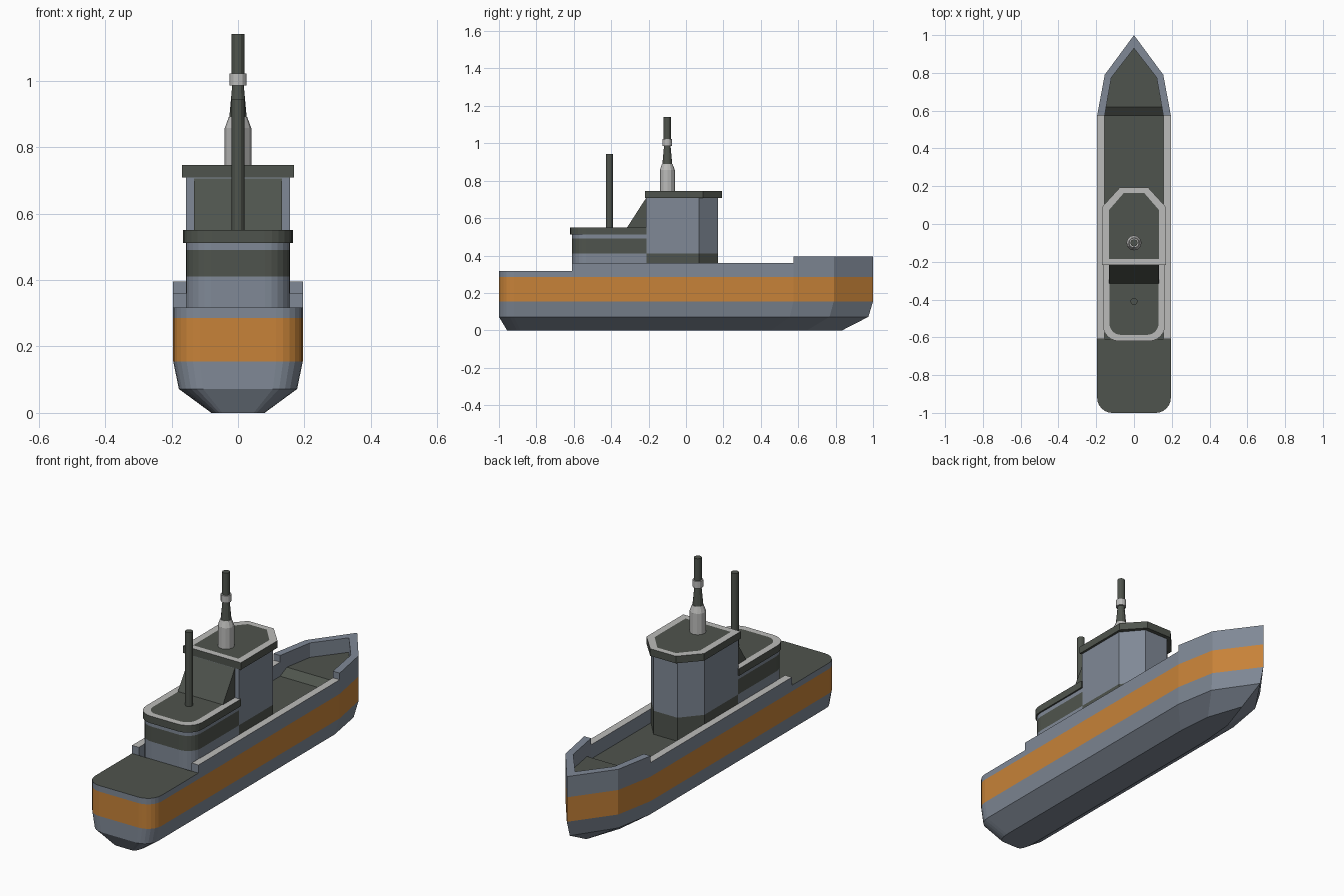
import bpy, bmesh, math

if "Cube" in bpy.data.objects:
    bpy.data.objects.remove(bpy.data.objects["Cube"])

# Materials
def mat(name, r, g, b):
    m = bpy.data.materials.new(name)
    m.diffuse_color = (r, g, b, 1)
    m.use_nodes = True
    m.node_tree.nodes["Principled BSDF"].inputs["Base Color"].default_value = m.diffuse_color
    return m

BLUE = mat("blue_grey", .215, .25, .305)
ORANGE = mat("orange", .57, .225, .04)
DECK = mat("dark_green_grey", .078, .088, .074)
LIGHT = mat("light_grey", .50, .50, .49)


def loft(name, rings, side_mats, start, end):
    """Skin closed rings; one material per strip plus start and end caps."""
    mats = list(dict.fromkeys(side_mats + [start, end]))
    bm = bmesh.new()
    vs = [[bm.verts.new(p) for p in r] for r in rings]
    n = len(rings[0])
    for k, m in enumerate(side_mats):
        for i in range(n):
            j = (i + 1) % n
            f = bm.faces.new((vs[k][i], vs[k][j], vs[k + 1][j], vs[k + 1][i]))
            f.material_index = mats.index(m)
    bm.faces.new(vs[0][::-1]).material_index = mats.index(start)
    bm.faces.new(vs[-1]).material_index = mats.index(end)
    bmesh.ops.recalc_face_normals(bm, faces=bm.faces)
    me = bpy.data.meshes.new(name)
    bm.to_mesh(me)
    bm.free()
    for m in mats:
        me.materials.append(m)
    ob = bpy.data.objects.new(name, me)
    bpy.context.collection.objects.link(ob)
    return ob


def at(outline, z):
    return [(x, y, z) for x, y in outline]


def mirror(half):
    """Complete an outline from its +x half (front to back)."""
    return half + [(-x, y) for x, y in reversed(half) if abs(x) > 1e-6]


def rounded(w, y0, r, n=6):
    """+x half of a rounded front (-y) corner."""
    return [(w - r + r * math.sin(a), y0 + r - r * math.cos(a))
            for a in (i * math.pi / 2 / n for i in range(n + 1))]


def turned(name, y, profile, mats, n=12):
    rings = [[(r * math.cos(2 * math.pi * i / n), y + r * math.sin(2 * math.pi * i / n), z)
              for i in range(n)] for r, z in profile]
    return loft(name, rings, mats, mats[0], mats[-1])


# Hull: one plan outline, narrowed towards the keel
DK = 0.285
stern = rounded(.195, -1, .08)
plan = mirror(stern + [(.195, .575), (.155, .79), (0, 1)])

def hull_ring(z, w, y0, y1):
    return [(x * w / .195, y0 + (y + 1) / 2 * (y1 - y0), z) for x, y in plan]

loft("hull", [hull_ring(0, .08, -.957, .835), hull_ring(.072, .178, -1, .975),
              hull_ring(.155, .195, -1, 1), hull_ring(DK, .195, -1, 1)],
     [BLUE, BLUE, ORANGE], BLUE, DECK)

# Raised stern deck
aft = mirror(stern + [(.195, -.61)])
loft("stern_deck", [at(aft, DK), at(aft, .317)], [BLUE], BLUE, DECK)

# Side bulwarks with light caps
for s, side in ((1, "right"), (-1, "left")):
    o = [(s * .155, -.61), (s * .195, -.61), (s * .195, .575), (s * .155, .575)]
    loft("bulwark_" + side, [at(o, DK), at(o, .36)], [BLUE], BLUE, LIGHT)

# Bow bulwark: a wall swept around the bow
outer = [(.195, .575), (.155, .79), (0, 1), (-.155, .79), (-.195, .575)]
inner = [(.155, .575), (.12, .775), (0, .93), (-.12, .775), (-.155, .575)]
loft("bow_bulwark", [[(*a, DK), (*a, .395), (*b, .395), (*b, DK)]
                     for a, b in zip(outer, inner)], [BLUE] * 4, BLUE, BLUE)

# Raised foredeck with sloped rear edge
top = [(.148, .62)] + inner[1:4] + [(-.148, .62)]
loft("foredeck", [at(inner, DK), at(top, .318)], [DECK], DECK, DECK)

# Rear cabin with dark window band
cabin = mirror(rounded(.157, -.61, .075) + [(.157, -.21)])
loft("rear_cabin", [at(cabin, z) for z in (DK, .41, .49, .512)],
     [BLUE, DECK, BLUE], BLUE, BLUE)
roof = mirror(rounded(.165, -.62, .085) + [(.165, -.21)])
roof_in = mirror(rounded(.13, -.587, .06) + [(.13, -.213)])
loft("rear_cabin_roof", [at(roof, .512), at(roof, .55), at(roof_in, .55)],
     [DECK, LIGHT], DECK, DECK)

# Wheelhouse with chamfered forward corners
house = mirror([(.157, -.215), (.157, .07), (.07, .172)])
loft("wheelhouse", [at(house, z) for z in (DK, .41, .71)], [DECK, BLUE], BLUE, BLUE)
roof = mirror([(.169, -.218), (.169, .09), (.075, .193)])
roof_in = mirror([(.133, -.186), (.133, .073), (.055, .163)])
loft("wheelhouse_roof", [at(roof, .708), at(roof, .746), at(roof_in, .746)],
     [DECK, LIGHT], DECK, DECK)

# Sloped fairing behind the wheelhouse
loft("fairing", [[(x, -.315, .55), (x, -.21, .55), (x, -.21, .713)] for x in (-.132, .132)],
     [DECK], DECK, DECK)

# Masts
turned("funnel_base", -.1, [(.04, .745), (.04, .857), (.028, .89)], [LIGHT, LIGHT])
turned("funnel_cone", -.1, [(.027, .88), (.017, .99)], [DECK])
turned("funnel_collar", -.1, [(.026, .985), (.026, 1.022)], [LIGHT])
turned("funnel_pipe", -.1, [(.019, 1.0), (.019, 1.14)], [DECK])
turned("rear_pole", -.41, [(.019, .545), (.019, .943)], [DECK])
